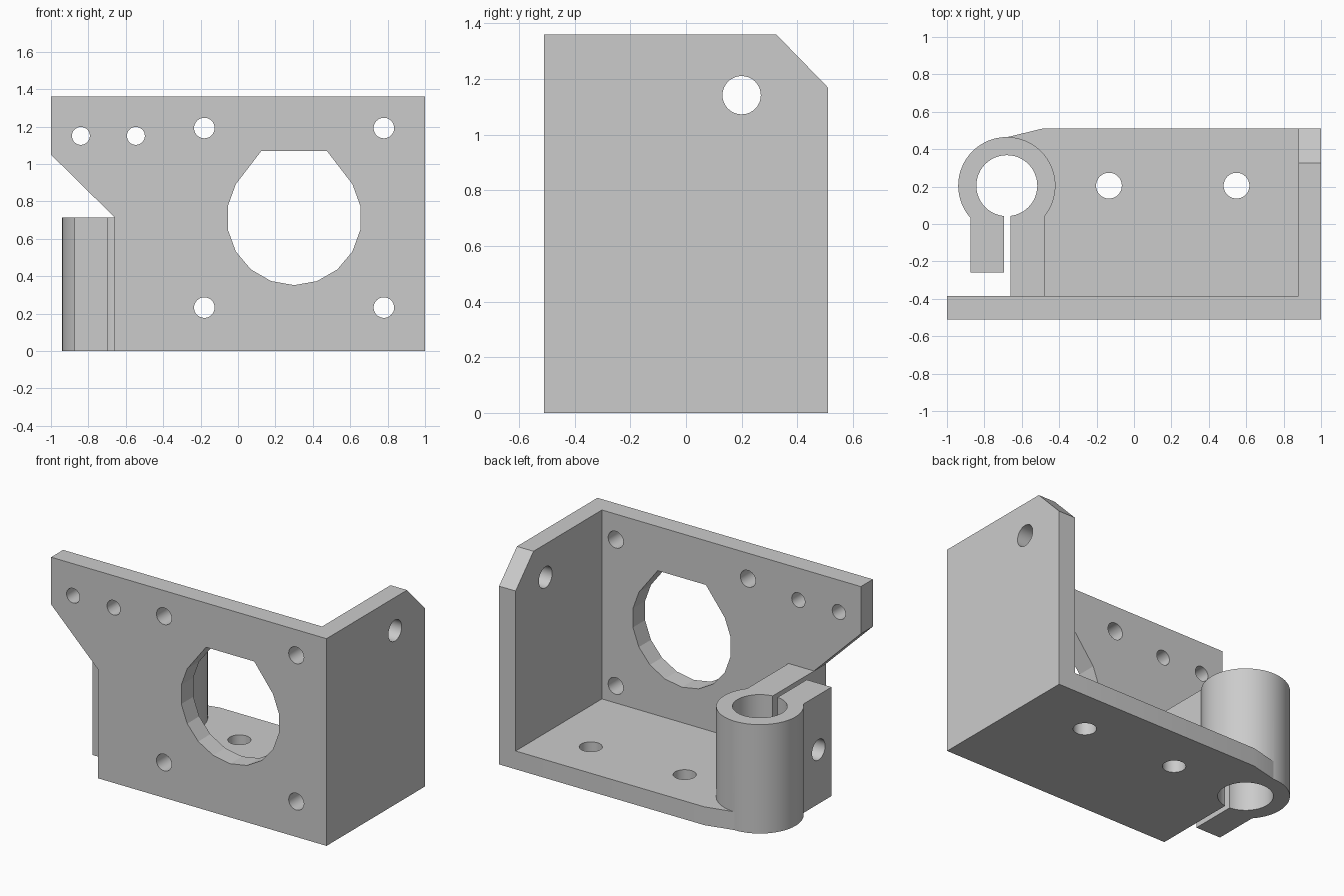
import bpy, bmesh
from math import radians, cos, sin
from mathutils import Vector, Matrix

if "Cube" in bpy.data.objects:
    bpy.data.objects.remove(bpy.data.objects["Cube"], do_unlink=True)

grey = bpy.data.materials.new("plain_grey")
grey.use_nodes = True
grey.diffuse_color = (0.6, 0.6, 0.6, 1)
grey.node_tree.nodes["Principled BSDF"].inputs["Base Color"].default_value = (0.6, 0.6, 0.6, 1)

# Each axis maps a 2D profile point and a depth to 3D
AXES = {
    "X": lambda u, v, d: (d, u, v),
    "Y": lambda u, v, d: (u, d, v),
    "Z": lambda u, v, d: (u, v, d),
}


def prism(name, points, axis, start, end):
    """Extrude a closed 2D profile along an axis."""
    bm = bmesh.new()
    place = AXES[axis]
    face = bm.faces.new([bm.verts.new(place(u, v, start)) for u, v in points])
    new = bmesh.ops.extrude_face_region(bm, geom=[face])["geom"]
    shift = Vector(place(0, 0, end - start))
    bmesh.ops.translate(bm, verts=[g for g in new if isinstance(g, bmesh.types.BMVert)], vec=shift)
    bmesh.ops.recalc_face_normals(bm, faces=bm.faces)
    mesh = bpy.data.meshes.new(name)
    bm.to_mesh(mesh)
    bm.free()
    mesh.materials.append(grey)
    obj = bpy.data.objects.new(name, mesh)
    bpy.context.collection.objects.link(obj)
    return obj


def rect(u0, v0, u1, v1):
    return [(u0, v0), (u1, v0), (u1, v1), (u0, v1)]


def circle(u, v, r, n=32):
    return [(u + r * cos(radians(360 * i / n)), v + r * sin(radians(360 * i / n))) for i in range(n)]


def combine(body, tool, operation):
    """Apply one boolean, then discard the tool."""
    bpy.context.view_layer.objects.active = body
    mod = body.modifiers.new("boolean", "BOOLEAN")
    mod.operation, mod.solver, mod.object = operation, "EXACT", tool
    bpy.ops.object.modifier_apply(modifier=mod.name)
    bpy.data.objects.remove(tool, do_unlink=True)


LOW, BACK, TOP = -0.51, 0.51, 1.36
WALL = -0.385                       # rear face of the front plate
EDGE, CLAMP_TOP = -0.66, 0.715      # left edge of the base, clamp height
CX, CY = -0.68, 0.205               # clamp centre

# Front plate with a sloping arm
bracket = prism("motor_bracket", [(EDGE, 0), (1, 0), (1, TOP), (-1, TOP), (-1, 1.05), (EDGE, CLAMP_TOP)],
                "Y", LOW, WALL)

solids = [
    # Side plate with a clipped corner
    prism("side_plate", [(LOW, 0), (BACK, 0), (BACK, 1.17), (0.325, TOP), (LOW, TOP)], "X", 0.88, 1),
    # Base plate
    prism("base_plate", [(EDGE, LOW), (1, LOW), (1, BACK), (-0.49, BACK), (CX, 0.464), (EDGE, CY)],
          "Z", 0, 0.12),
    # Clamp collar and its two ears
    prism("clamp_collar", circle(CX, CY, 0.26, 64), "Z", 0, CLAMP_TOP),
    prism("free_ear", rect(-0.875, -0.26, -0.695, CY), "Z", 0, CLAMP_TOP),
    prism("fixed_ear", rect(EDGE, -0.45, -0.475, CY), "Z", 0, CLAMP_TOP),
]
for part in solids:
    combine(bracket, part, "UNION")

# Large motor opening: round below, clipped roof above
MX, MZ = 0.3, 0.712
opening = [(MX + 0.36 * cos(radians(a)), MZ + 0.36 * sin(radians(a))) for a in range(150, 391, 20)]
opening += [(0.475, 1.07), (0.125, 1.07)]

cutters = [
    prism("motor_opening", opening, "Y", -0.6, -0.3),
    prism("clamp_bore", circle(CX, CY, 0.163, 48), "Z", -0.1, 0.9),
    prism("clamp_slot", rect(-0.695, -0.3, EDGE, CY), "Z", -0.1, 0.9),
    prism("clamp_screw_hole", circle(-0.125, 0.355, 0.068), "X", -1, -0.4),
    prism("side_hole", circle(0.2, 1.142, 0.069), "X", 0.8, 1.1),
]
for sx in (-1, 1):
    # Motor screws, base mounting holes, arm holes
    for sz in (-1, 1):
        cutters.append(prism("motor_screw", circle(MX + sx * 0.48, MZ + sz * 0.48, 0.055), "Y", -0.6, -0.3))
    cutters.append(prism("base_hole", circle(0.207 + sx * 0.341, CY, 0.069), "Z", -0.1, 0.2))
    cutters.append(prism("arm_hole", circle(-0.693 + sx * 0.147, 1.15, 0.048), "Y", -0.6, -0.3))
for cutter in cutters:
    combine(bracket, cutter, "DIFFERENCE")

# Smooth the round surfaces, keep edges crisp
bpy.ops.object.select_all(action="DESELECT")
bracket.select_set(True)
bpy.context.view_layer.objects.active = bracket
bpy.ops.object.shade_smooth_by_angle(angle=radians(15))
